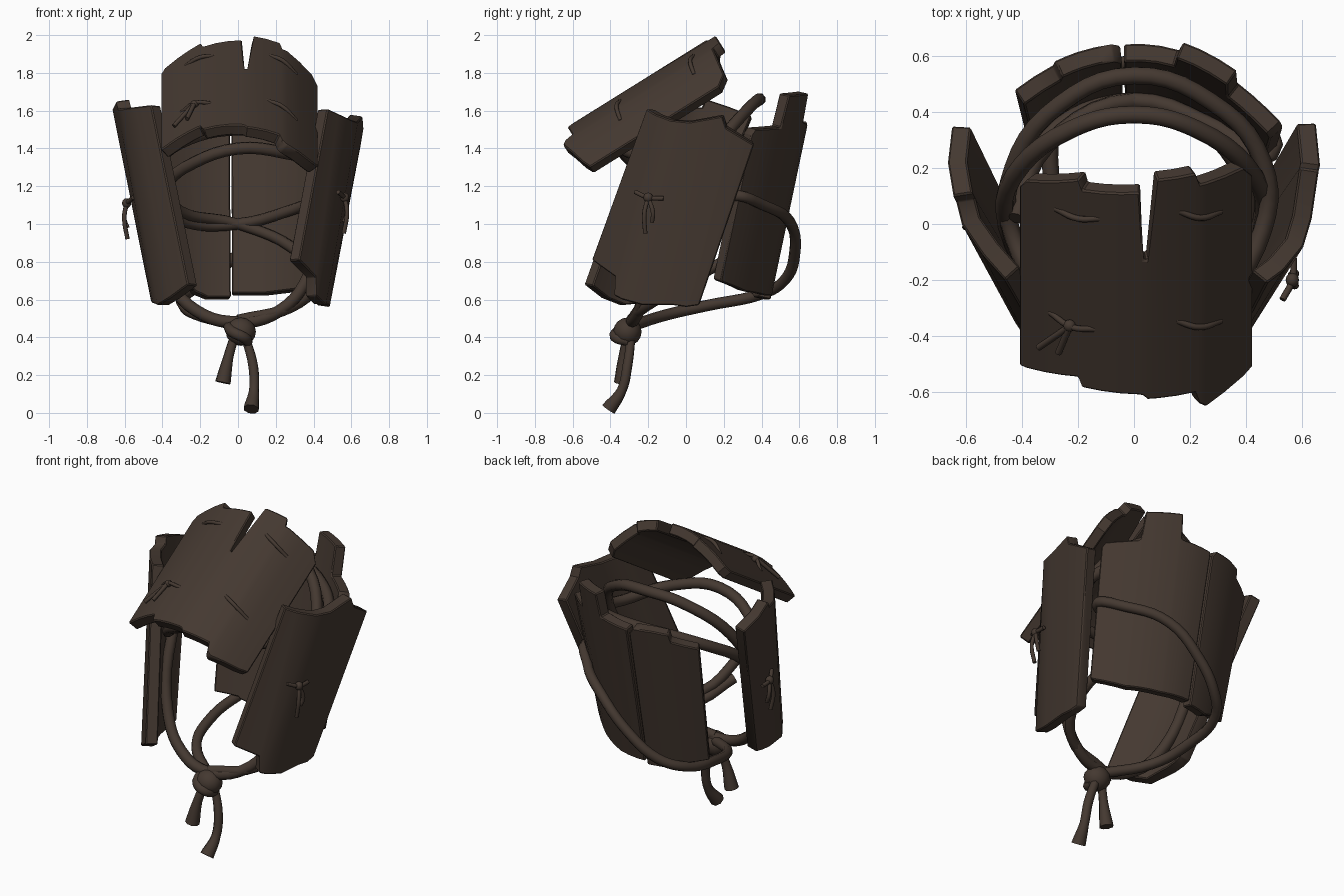
import bpy, bmesh, math
from mathutils import Vector

if "Cube" in bpy.data.objects:
    bpy.data.objects.remove(bpy.data.objects["Cube"])

wood = bpy.data.materials.new("dark_brown")
wood.diffuse_color = (0.058, 0.040, 0.030, 1)
wood.use_nodes = True
wood.node_tree.nodes["Principled BSDF"].inputs["Base Color"].default_value = wood.diffuse_color
MID = Vector((0, 0, 1.05))


def activate(ob):
    bpy.ops.object.select_all(action='DESELECT')
    ob.select_set(True)
    bpy.context.view_layer.objects.active = ob


def smooth(ob, angle=32):
    activate(ob)
    bpy.ops.object.shade_smooth_by_angle(angle=math.radians(angle))


def panel(name, top, bottom, thick):
    """Thick wooden board lofted between a top and a bottom edge (outer skin)."""
    bm = bmesh.new()
    cols = [[bm.verts.new(a), bm.verts.new(b)] for a, b in zip(top, bottom)]
    for (a, b), (c, d) in zip(cols, cols[1:]):
        bm.faces.new((a, b, d, c))
    bm.normal_update()
    out = sum(f.normal.dot(f.calc_center_median() - MID) * f.calc_area() for f in bm.faces)
    if out < 0:
        bmesh.ops.reverse_faces(bm, faces=bm.faces[:])
    me = bpy.data.meshes.new(name)
    bm.to_mesh(me)
    bm.free()
    ob = bpy.data.objects.new(name, me)
    bpy.context.collection.objects.link(ob)
    me.materials.append(wood)
    s = ob.modifiers.new("thick", 'SOLIDIFY')
    s.thickness, s.offset = thick, -1
    b = ob.modifiers.new("worn", 'BEVEL')
    b.width, b.segments, b.limit_method = 0.006, 1, 'ANGLE'
    b.angle_limit = math.radians(50)
    activate(ob)
    bpy.ops.object.convert(target='MESH')
    smooth(bpy.context.object)


def refine(rows, step=0.07):
    """Insert columns so bent boards curve evenly; rows are (x, top, bottom)."""
    out = [rows[0]]
    for a, b in zip(rows, rows[1:]):
        n = max(1, math.ceil((b[0] - a[0]) / step))
        out += [tuple(p + (q - p) * i / n for p, q in zip(a, b)) for i in range(1, n + 1)]
    return out


def rope(name, pts, r=0.03, closed=False, radii=None):
    cu = bpy.data.curves.new(name, 'CURVE')
    cu.dimensions = '3D'
    cu.bevel_depth, cu.bevel_resolution, cu.resolution_u = r, 2, 5
    cu.use_fill_caps = True
    sp = cu.splines.new('BEZIER')
    sp.bezier_points.add(len(pts) - 1)
    for i, (bp, p) in enumerate(zip(sp.bezier_points, pts)):
        bp.co = p
        bp.handle_left_type = bp.handle_right_type = 'AUTO'
        bp.radius = radii[i] if radii else 1
    sp.use_cyclic_u = closed
    ob = bpy.data.objects.new(name, cu)
    bpy.context.collection.objects.link(ob)
    activate(ob)
    bpy.ops.object.convert(target='MESH')
    ob = bpy.context.object
    ob.data.materials.clear()
    ob.data.materials.append(wood)
    smooth(ob, 65)


def ball(name, loc, size):
    bpy.ops.mesh.primitive_uv_sphere_add(segments=12, ring_count=8, location=loc)
    ob = bpy.context.object
    ob.name = name
    ob.scale = size
    ob.data.materials.append(wood)
    smooth(ob, 65)


# Sloping brow board, arched across its width, with a split in its top edge
def brow(x, v, lift=0.0):
    h = lift - 1.0 * x * x - 0.4 * max(0, x - .27)
    return Vector((x, -0.62 + 0.85 * v - 0.53 * h, 1.52 + 0.53 * v + 0.85 * h))


rows = refine([(-.41, .78, .03), (-.385, .82, .03), (-.20, .89, .06), (-.185, .85, .02),
               (.02, .86, .01), (.035, .575, .005), (.05, .575, -.01), (.085, .91, -.01),
               (.22, .91, -.01), (.235, .86, -.06), (.26, .86, -.08), (.39, .84, -.04),
               (.425, .78, -.02)])
panel("brow_board", [brow(x, t) for x, t, b in rows], [brow(x, b) for x, t, b in rows], .065)


# Two leaning back boards, bent round the rear
def rear(x, z):
    taper = 0.89 + 0.11 * (z - 0.6) / 0.9
    return Vector((x * taper, 0.45 + 0.21 * (z - 0.6) - (1.0 if x > 0 else 0.8) * x * x, z))


for name, data in (
        ("back_board_right", [(-.035, 1.52, .62), (.16, 1.54, .62), (.172, 1.69, .62),
                              (.36, 1.68, .64), (.372, 1.51, .64), (.52, 1.50, .69),
                              (.535, 1.47, .70)]),
        ("back_board_left", [(-.43, 1.44, .67), (-.29, 1.48, .64), (-.28, 1.53, .63),
                             (-.20, 1.54, .60), (-.08, 1.54, .60), (-.05, 1.50, .60)])):
    rows = refine(data)
    panel(name, [rear(x, t) for x, t, b in rows], [rear(x, b) for x, t, b in rows], .065)

# Side boards, leaning outward and back
panel("side_board_right",
      [(.65, .36, 1.42), (.665, .21, 1.51), (.66, .19, 1.57), (.635, .02, 1.54),
       (.605, -.08, 1.55), (.54, -.16, 1.58), (.53, -.17, 1.585), (.475, -.21, 1.61)],
      [(.48, .07, .57), (.485, .0, .56), (.48, -.07, .57), (.465, -.23, .57),
       (.435, -.34, .60), (.415, -.38, .62), (.412, -.375, .72), (.325, -.50, .81)], .07)
panel("side_board_left",
      [(-.65, .35, 1.56), (-.665, .22, 1.61), (-.645, .10, 1.65), (-.635, .08, 1.61),
       (-.615, -.0, 1.61), (-.54, -.11, 1.62), (-.46, -.20, 1.63)],
      [(-.455, -.05, .60), (-.46, -.11, .59), (-.455, -.18, .58), (-.45, -.23, .58),
       (-.425, -.35, .57), (-.36, -.45, .61), (-.265, -.54, .68)], .07)

# Rope frame inside the boards
half = [(.22, -.25, .54), (.37, -.17, .72), (.45, -.02, 1.1), (.43, .17, 1.42), (.22, .34, 1.62)]
rope("main_rope_loop", [(0, -.29, .48)] + half + [(0, .39, 1.66)]
     + [(-x, y, z) for x, y, z in reversed(half)], .033, True)
rope("upper_rope_loop", [(0, -.34, 1.40), (.28, -.27, 1.37), (.46, -.02, 1.32), (.46, .22, 1.38),
                         (.27, .44, 1.47), (0, .53, 1.50), (-.26, .43, 1.45), (-.43, .2, 1.32),
                         (-.43, -.05, 1.18), (-.28, -.25, 1.30)], .033, True)
rope("cross_rope", [(-.42, .02, 1.25), (-.31, .28, 1.07), (0, .44, 1.0), (.28, .32, .88),
                    (.41, .02, .70), (.28, -.22, .56), (0, -.29, .49)], .03)
rope("outer_rope", [(-.42, .12, 1.12), (-.28, .34, 1.01), (0, .44, 1.0), (.30, .34, 1.08),
                    (.49, .25, 1.15), (.40, .41, 1.10), (.20, .55, 1.01), (0, .575, .84),
                    (-.16, .52, .70), (-.27, .40, .63), (-.29, .12, .57),
                    (-.22, -.10, .52), (0, -.29, .46)], .03)

# Chin knot and its flared hanging ends
ball("chin_knot", (.015, -.31, .43), (.08, .075, .075))
rope("chin_knot_wrap", [(-.05, -.29, .46), (-.03, -.36, .43), (.03, -.37, .40), (.05, -.30, .38)], .03)
rope("chin_tail_left", [(-.02, -.31, .40), (-.05, -.33, .30), (-.08, -.34, .16)], .03,
     radii=[.8, .9, 1.4])
rope("chin_tail_right", [(.04, -.29, .40), (.08, -.31, .25), (.085, -.34, .12), (.07, -.41, .02)], .03,
     radii=[.8, .9, .9, 1.4])


# Thin stitches and tied cords on the brow
def on_brow(x, y, lift=0.008):
    return brow(x, (y + .62 - .53 * x * x) / .85, lift)


def cord(name, a, b, lift=0.01):
    m = ((a[0] + b[0]) / 2, (a[1] + b[1]) / 2 - .008)
    rope(name, [on_brow(*a, -.01), on_brow(*m, lift), on_brow(*b, -.01)], .011)


cord("brow_stitch_a", (-.28, .05), (-.12, .015))
cord("brow_stitch_b", (.16, .04), (.31, .03))
cord("brow_stitch_c", (.15, -.35), (.31, -.36))
cord("brow_tie", (-.30, -.32), (-.14, -.38), .02)
ball("brow_tie_knot", on_brow(-.23, -.355, .015), (.022, .022, .02))
for i, end in enumerate([(-.34, -.43), (-.27, -.45)]):
    rope("brow_tie_tail_%d" % i, [on_brow(-.23, -.355, .02), on_brow(*end, .02)], .012)

# Tied cords on the side boards
for side, kx, ky, kz in (("right", .565, -.20, 1.14), ("left", -.59, .01, 1.11)):
    s = math.copysign(1, kx)
    ball("side_tie_knot_" + side, (kx, ky, kz), (.024, .026, .026))
    rope("side_tie_" + side, [(kx - s * .035, ky - .07, kz + .03), (kx, ky, kz),
                              (kx + s * .005, ky + .08, kz - .005)], .012)
    for i, dy in enumerate((-.02, .025)):
        rope("side_tie_tail_%s_%d" % (side, i),
             [(kx, ky, kz), (kx + s * .012, ky + dy, kz - .08),
              (kx - s * .005, ky + dy * .8, kz - .19 + i * .06)], .012)
